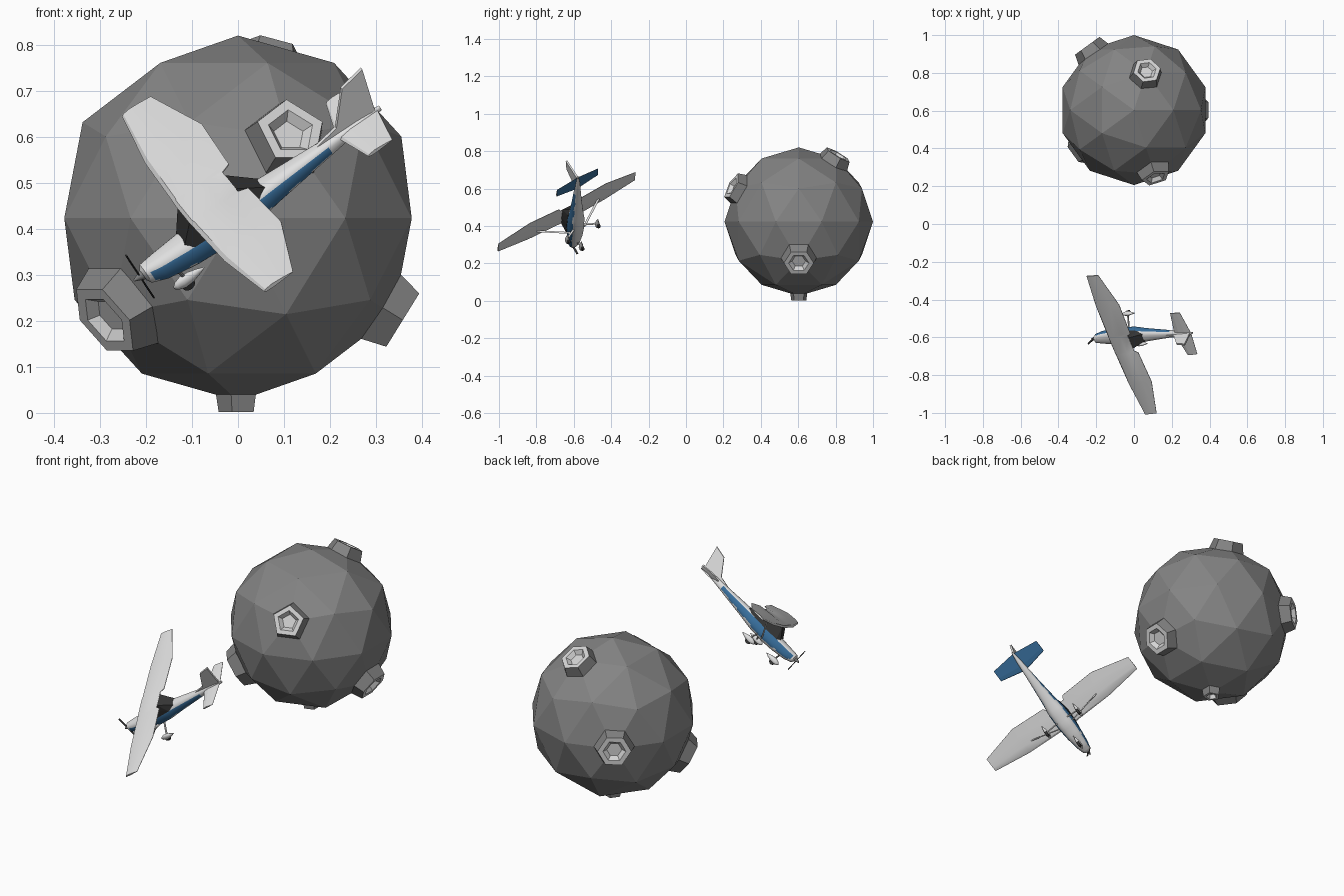
import bpy, bmesh, math
from mathutils import Vector, Matrix

if "Cube" in bpy.data.objects:
    bpy.data.objects.remove(bpy.data.objects["Cube"])


def mat(name, *rgb):
    m = bpy.data.materials.new(name)
    m.diffuse_color = (*rgb, 1)
    m.use_nodes = True
    m.node_tree.nodes["Principled BSDF"].inputs["Base Color"].default_value = m.diffuse_color
    return m


WHITE = mat("white_paint", 0.75, 0.75, 0.75)
BLUE = mat("blue_paint", 0.04, 0.16, 0.34)
DARK = mat("dark_glass_and_rubber", 0.035, 0.035, 0.035)
METAL = mat("grey_metal", 0.25, 0.25, 0.25)
ROCK = mat("grey_rock", 0.23, 0.23, 0.23)
PALE = mat("pale_crater", 0.66, 0.66, 0.66)

# Aircraft frame: local x forward, y left, z up
F = Vector((-0.82, -0.05, -0.57)).normalized()
S = Vector((0.352, -0.83, -0.432))
S = (S - F * S.dot(F)).normalized()
PLANE = Matrix((F, S, F.cross(S))).transposed().to_4x4()
PLANE.translation = (-0.065, -0.635, 0.47)


def finish(name, bm, mats, matrix=PLANE, smooth=None):
    bmesh.ops.recalc_face_normals(bm, faces=bm.faces)
    me = bpy.data.meshes.new(name)
    bm.to_mesh(me)
    bm.free()
    for m in mats:
        me.materials.append(m)
    ob = bpy.data.objects.new(name, me)
    bpy.context.collection.objects.link(ob)
    ob.matrix_world = matrix
    if smooth:
        bpy.ops.object.select_all(action='DESELECT')
        ob.select_set(True)
        bpy.context.view_layer.objects.active = ob
        bpy.ops.object.shade_smooth_by_angle(angle=math.radians(smooth))
    return ob


def loft(rings, caps=True):
    bm = bmesh.new()
    vs = [[bm.verts.new(p) for p in r] for r in rings]
    n = len(rings[0])
    for a, b in zip(vs, vs[1:]):
        for i in range(n):
            j = (i + 1) % n
            bm.faces.new((a[i], a[j], b[j], b[i]))
    if caps:
        bm.faces.new(vs[0])
        bm.faces.new(vs[-1])
    return bm


def rod(name, a, b, r, m, flat=1.0, sides=8):
    a, b = Vector(a), Vector(b)
    bm = bmesh.new()
    bmesh.ops.create_cone(bm, cap_ends=True, segments=sides, radius1=r, radius2=r,
                          depth=(b - a).length)
    bmesh.ops.scale(bm, vec=(1, flat, 1), verts=bm.verts)
    rot = (b - a).to_track_quat('Z', 'X').to_matrix().to_4x4()
    return finish(name, bm, [m], PLANE @ Matrix.Translation((a + b) / 2) @ rot, 40)


# Fuselage: forward position, half width, top, bottom
ST = [(.212, .012, -.058, -.084), (.205, .022, -.05, -.095), (.17, .031, -.048, -.108),
      (.10, .041, -.045, -.118), (.03, .046, -.04, -.122), (-.05, .044, -.042, -.118),
      (-.12, .034, -.047, -.108), (-.25, .021, -.053, -.093), (-.36, .012, -.056, -.08),
      (-.42, .004, -.06, -.072)]
rings = []
for a, b in zip(ST, ST[1:]):
    for k in range(4):
        rings.append([p + (q - p) * k / 4 for p, q in zip(a, b)])
rings.append(ST[-1])


def section(x, w, t, b, n=28):
    pts = []
    for i in range(n):
        c, s = math.cos(2 * math.pi * i / n), math.sin(2 * math.pi * i / n)
        pts.append((x, w * math.copysign(abs(c) ** .8, c),
                    (t + b) / 2 + (t - b) / 2 * math.copysign(abs(s) ** .8, s)))
    return pts


bm = loft([section(*r) for r in rings])
for f in bm.faces:  # blue side stripe
    c = f.calc_center_median()
    _, w, t, b = min(rings, key=lambda r: abs(r[0] - c.x))
    v = (c.z - (t + b) / 2) / ((t - b) / 2)
    if -.28 < c.x < .195 and -.62 < v < .55:
        f.material_index = 1
finish("fuselage", bm, [WHITE, BLUE], smooth=40)

# Glazed cabin under the wing
bm = bmesh.new()
for s in (1, -1):
    for x, y, z in ((.105, .026, -.056), (.085, .041, -.062), (0, .045, -.062), (-.08, .039, -.06),
                    (-.118, .02, -.054), (.066, .037, -.002), (0, .04, 0), (-.058, .034, -.002)):
        bm.verts.new((x, y * s, z))
bmesh.ops.convex_hull(bm, input=bm.verts)
finish("cabin_windows", bm, [DARK])


def foil(lead, trail, y, z, th):
    prof = ((0, 0), (.06, .4), (.3, .6), (.65, .4), (1, .06),
            (1, -.06), (.65, -.2), (.3, -.35), (.06, -.25))
    return [(lead + (trail - lead) * u, y, z + th * v) for u, v in prof]


# Wing with straight inner and tapered outer panels
half = [(.44, .036, -.040, .006, .010), (.245, .061, -.089, .001, .018),
        (.06, .067, -.080, -.002, .020), (.048, .068, -.058, -.002, .020)]
full = [(y, l, t, z, h) for y, l, t, z, h in half] + [(-y, l, t, z, h) for y, l, t, z, h in half[::-1]]
finish("wing", loft([foil(l, t, y, z, h) for y, l, t, z, h in full]), [WHITE], smooth=25)

# Tailplane, blue underneath
bm = loft([foil(l, t, y, -.065, .009) for y, l, t in
           ((.132, -.333, -.396), (0, -.305, -.412), (-.132, -.333, -.396))])
bmesh.ops.recalc_face_normals(bm, faces=bm.faces)
for f in bm.faces:
    if f.normal.z < -.5:
        f.material_index = 1
finish("tailplane", bm, [WHITE, BLUE])

# Swept fin with rudder and dorsal fillet
outline = ((-.24, -.056), (-.315, -.042), (-.372, .034), (-.432, .046), (-.405, -.068), (-.36, -.07))
finish("tail_fin", loft([[(x, y, z) for x, z in outline] for y in (-.005, .005)]), [WHITE])

# Spinner and propeller
bm = bmesh.new()
bmesh.ops.create_cone(bm, cap_ends=True, segments=14, radius1=.013, radius2=.002, depth=.026)
finish("spinner", bm, [METAL], PLANE @ Matrix.Translation((.222, 0, -.07)) @ Matrix.Rotation(math.pi / 2, 4, 'Y'), 50)
rod("propeller", (.219, .008, -.130), (.219, -.008, -.010), .006, DARK, .35)


# Wheels with teardrop fairings
def wheel(name, x, y, z):
    prof = ((.036, .15), (.028, .65), (.012, 1), (-.008, .9), (-.028, .5), (-.044, .1))
    r = [[(x + a, y + .011 * k * math.cos(t * math.pi / 5), z + .015 * k * math.sin(t * math.pi / 5))
          for t in range(10)] for a, k in prof]
    finish(name + "_fairing", loft(r), [WHITE], smooth=60)
    rod(name + "_tyre", (x + .005, y - .006, z - .008), (x + .005, y + .006, z - .008), .016, DARK, 1, 14)


wheel("nose_wheel", .135, 0, -.146)
rod("nose_leg", (.145, 0, -.10), (.138, 0, -.14), .004, METAL)
for s, side in ((1, "left"), (-1, "right")):
    wheel(side + "_wheel", -.002, .097 * s, -.145)
    rod(side + "_gear_leg", (0, .03 * s, -.108), (-.002, .095 * s, -.142), .006, WHITE, .6)
    rod(side + "_wing_strut", (.03, .04 * s, -.105), (.015, .2 * s, -.004), .006, WHITE, .5)

# Faceted moon
R = .397
MOON = Matrix.Translation((0, .603, .423))
bm = bmesh.new()
bmesh.ops.create_icosphere(bm, subdivisions=2, radius=R)
bm.verts.ensure_lookup_table()


def crater(i, azimuth, elevation, r):
    a, e = math.radians(azimuth), math.radians(elevation)
    d = Vector((math.cos(a) * math.cos(e), math.sin(a) * math.cos(e), math.sin(e)))
    v = max(bm.verts, key=lambda p: p.co.dot(d))
    n = v.co.normalized()
    ref = n.orthogonal().normalized()
    side = n.cross(ref)
    dirs = []
    for ed in v.link_edges:
        t = ed.other_vert(v).co - v.co
        dirs.append((t - n * t.dot(n)).normalized())
    dirs.sort(key=lambda t: math.atan2(t.dot(side), t.dot(ref)))
    # outer foot, rim, inner lip, floor
    steps = ((1.22, -.035), (1, .024), (.68, .024), (.45, .004))
    cb = loft([[v.co + t * r * k + n * h for t in dirs] for k, h in steps])
    cb.faces.ensure_lookup_table()
    for f in list(cb.faces)[len(dirs):]:
        f.material_index = 1
    cb.faces[len(cb.faces) - 2].material_index = 0
    finish("crater_%d" % i, cb, [ROCK, PALE], MOON)


# Azimuth, elevation, rim radius
for i, c in enumerate(((-72, 26.6, .078), (0, -90, .042), (0, -31.7, .08),
                       (-144, -31.7, .092), (126, 0, .08), (72, 58.3, .075))):
    crater(i + 1, *c)
finish("moon", bm, [ROCK], MOON)
